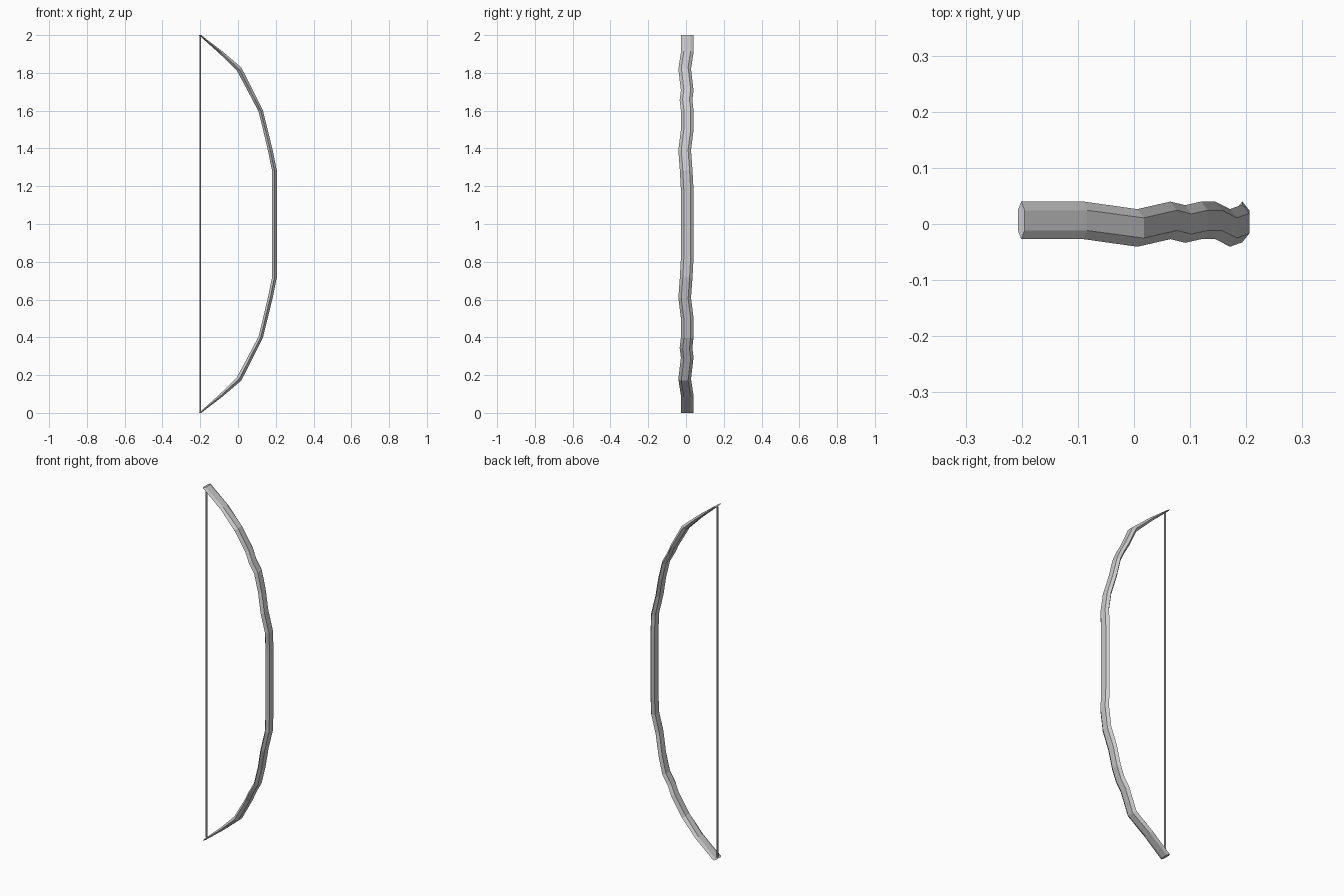
import bpy, bmesh
from mathutils import Vector

if "Cube" in bpy.data.objects:
    bpy.data.objects.remove(bpy.data.objects["Cube"])

# Upper limb stations from tip to grip: x, z, sideways sway (y), half thickness
upper = [
    (-0.201, 2.000, 0.0065, 0.006),
    (-0.090, 1.908, 0.0065, 0.0095),
    (0.006, 1.820, -0.007, 0.0145),
    (0.065, 1.707, 0.0065, 0.013),
    (0.091, 1.656, 0.000, 0.0125),
    (0.120, 1.600, 0.0065, 0.012),
    (0.145, 1.498, 0.0065, 0.012),
    (0.171, 1.390, -0.007, 0.0125),
    (0.193, 1.282, 0.001, 0.0125),
    (0.193, 1.180, 0.0065, 0.0125),
]
# The lower limb mirrors the upper one about z = 1
stations = upper + [(x, 2 - z, y, t) for x, z, y, t in reversed(upper)]

# Flattened hexagon: (thickness factor, y offset)
HEX = [(0, 0.0335), (1, 0.018), (1, -0.018), (0, -0.0335), (-1, -0.018), (-1, 0.018)]


def mesh_object(name, bm):
    bmesh.ops.recalc_face_normals(bm, faces=bm.faces)
    me = bpy.data.meshes.new(name)
    bm.to_mesh(me)
    bm.free()
    ob = bpy.data.objects.new(name, me)
    bpy.context.collection.objects.link(ob)
    return ob


# Bow stave: hexagon lofted along the stations, cut level at both tips
bm = bmesh.new()
rings = []
last = len(stations) - 1
for i, (x, z, y, t) in enumerate(stations):
    if i in (0, last):
        n = Vector((1, 0, 0))
    else:
        a, b = stations[i - 1], stations[i + 1]
        p = Vector((x, 0, z))
        d = (p - Vector((a[0], 0, a[1]))).normalized() + (Vector((b[0], 0, b[1])) - p).normalized()
        n = Vector((-d.z, 0, d.x)).normalized()
    rings.append([bm.verts.new(Vector((x, y + dy, z)) + n * (k * t)) for k, dy in HEX])
for r, s in zip(rings, rings[1:]):
    for j in range(6):
        k = (j + 1) % 6
        bm.faces.new((r[j], r[k], s[k], s[j]))
bm.faces.new(rings[0])
bm.faces.new(rings[-1])
mesh_object("bow_stave", bm)

# Bowstring between the two tips
bm = bmesh.new()
bmesh.ops.create_cone(bm, cap_ends=True, segments=6, radius1=0.005, radius2=0.005, depth=1.99)
string = mesh_object("bowstring", bm)
string.location = (-0.2, 0.005, 1.0)
